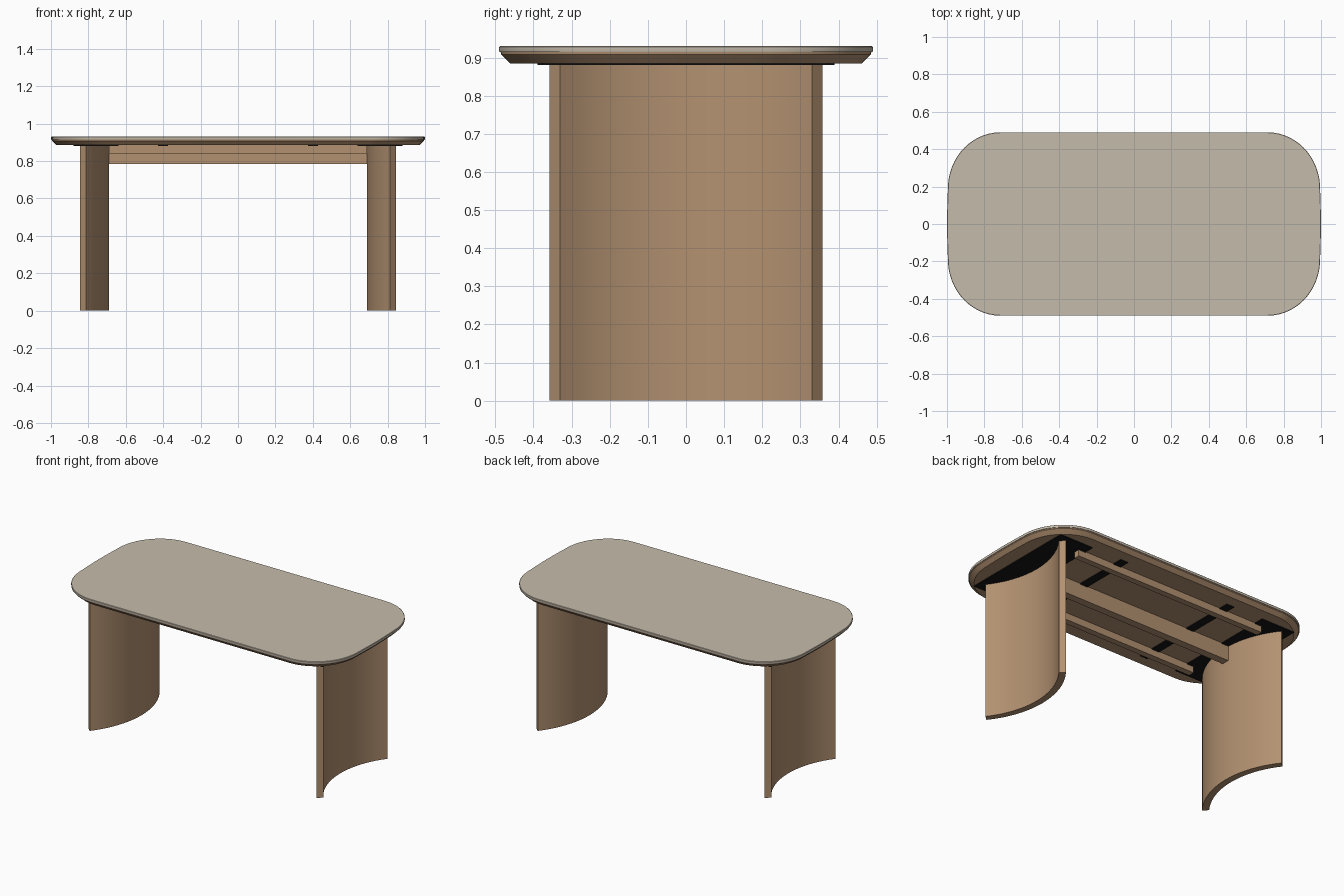
import bpy, bmesh, math

if "Cube" in bpy.data.objects:
    bpy.data.objects.remove(bpy.data.objects["Cube"])


def material(name, rgb):
    m = bpy.data.materials.new(name)
    m.diffuse_color = (*rgb, 1)
    m.use_nodes = True
    m.node_tree.nodes["Principled BSDF"].inputs["Base Color"].default_value = m.diffuse_color
    return m


BEIGE = material("beige_top", (0.56, 0.50, 0.41))
WOOD = material("brown_wood", (0.45, 0.285, 0.165))
BLACK = material("black_metal", (0.008, 0.008, 0.008))


def finish(name, bm, mat, smooth=False):
    bmesh.ops.recalc_face_normals(bm, faces=bm.faces)
    me = bpy.data.meshes.new(name)
    bm.to_mesh(me)
    bm.free()
    me.materials.append(mat)
    ob = bpy.data.objects.new(name, me)
    bpy.context.collection.objects.link(ob)
    if smooth:
        bpy.ops.object.select_all(action='DESELECT')
        ob.select_set(True)
        bpy.context.view_layer.objects.active = ob
        bpy.ops.object.shade_smooth_by_angle(angle=math.radians(25))
    return ob


def loft(name, rings, mat):
    """Skin closed outlines, given as (points, z), and cap both ends."""
    bm = bmesh.new()
    loops = [[bm.verts.new((x, y, z)) for x, y in pts] for pts, z in rings]
    n = len(loops[0])
    for a, b in zip(loops, loops[1:]):
        for i in range(n):
            j = (i + 1) % n
            bm.faces.new((a[i], a[j], b[j], b[i]))
    bm.faces.new(loops[0])
    bm.faces.new(loops[-1])
    return finish(name, bm, mat, True)


def box(name, x0, x1, y0, y1, z0, z1, mat):
    bm = bmesh.new()
    bmesh.ops.create_cube(bm, size=1)
    for v in bm.verts:
        v.co = ((x0, x1)[v.co.x > 0], (y0, y1)[v.co.y > 0], (z0, z1)[v.co.z > 0])
    return finish(name, bm, mat)


def outline(inset, steps=14):
    """Rounded rectangle with gently bowed short ends."""
    quarter = [(1.0, 0.0), (0.998, 0.1)]
    for i in range(steps + 1):
        a = math.radians(4 + 86 * i / steps)
        quarter.append((0.715 + 0.28 * math.cos(a), 0.19 + 0.30 * math.sin(a)))
    left = [(-x, y) for x, y in reversed(quarter)]
    upper = quarter + left
    pts = upper + [(x, -y) for x, y in reversed(upper[1:-1])]
    return [(x * (1 - inset), y * (1 - inset / 0.49)) for x, y in pts]


def arc(x_mid, x_end, half, steps=20):
    """Circular arc in plan from -half to +half in y."""
    sag = x_end - x_mid
    r = (half * half + sag * sag) / (2 * sag)
    t = math.asin(half / r)
    angles = [t * (2 * i / steps - 1) for i in range(steps + 1)]
    return [(x_mid + r - r * math.cos(a), r * math.sin(a)) for a in angles]


# Table top slab and the bevelled wooden board under it
loft("top_slab", [(outline(0.001), 0.914), (outline(0), 0.917),
                  (outline(0), 0.928), (outline(0.002), 0.93)], BEIGE)
loft("bevelled_board", [(outline(0.028), 0.885), (outline(0.005), 0.908),
                        (outline(0.004), 0.914)], WOOD)

# Curved panel legs, hollow side outward, each with a mounting plate and strap
leg_plan = arc(0.69, 0.814, 0.358) + arc(0.732, 0.844, 0.33)[::-1]
for side, s in (("right", 1), ("left", -1)):
    loft(side + "_leg", [([(s * x, y) for x, y in leg_plan], z) for z in (0, 0.881)], WOOD)
    box(side + "_mounting_plate", *sorted((s * 0.64, s * 0.88)), -0.39, 0.39, 0.88, 0.886, BLACK)
    box(side + "_strap", *sorted((s * 0.373, s * 0.428)), -0.39, 0.39, 0.88, 0.886, BLACK)

# Long beams under the top
box("centre_beam", -0.70, 0.70, -0.025, 0.025, 0.785, 0.885, WOOD)
for side, y in (("front", -0.305), ("back", 0.305)):
    box(side + "_beam", -0.69, 0.69, y - 0.02, y + 0.02, 0.84, 0.885, WOOD)
